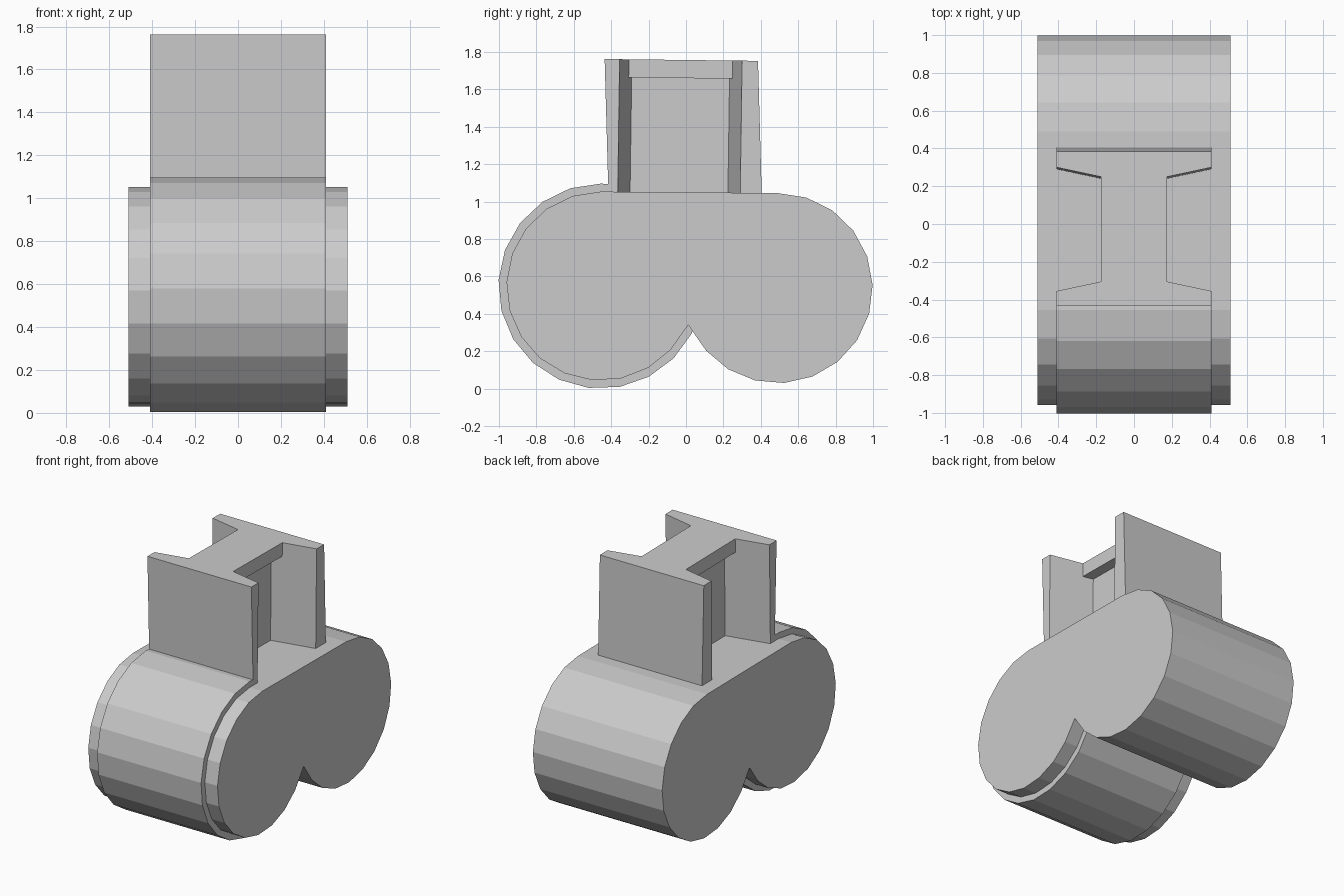
import bpy, bmesh
from math import cos, sin, radians

if "Cube" in bpy.data.objects:
    bpy.data.objects.remove(bpy.data.objects["Cube"])


def make_object(name, bm):
    bmesh.ops.remove_doubles(bm, verts=bm.verts, dist=1e-5)
    bmesh.ops.dissolve_degenerate(bm, dist=1e-5, edges=bm.edges)
    bmesh.ops.recalc_face_normals(bm, faces=bm.faces)
    mesh = bpy.data.meshes.new(name)
    bm.to_mesh(mesh)
    bm.free()
    obj = bpy.data.objects.new(name, mesh)
    bpy.context.collection.objects.link(obj)
    return obj


def loft(name, loops):
    """Skin equal-length closed loops and cap both ends."""
    bm = bmesh.new()
    rings = [[bm.verts.new(p) for p in loop] for loop in loops]
    n = len(rings[0])
    for a, b in zip(rings, rings[1:]):
        for i in range(n):
            j = (i + 1) % n
            bm.faces.new((a[i], a[j], b[j], b[i]))
    bm.faces.new(rings[0][::-1])
    bm.faces.new(rings[-1])
    return make_object(name, bm)


def prism(name, profile, half):
    return loft(name, [[(x, y, z) for y, z in profile] for x in (-half, half)])


def arc(cy, cz, r, a0, a1, n=14):
    angles = [radians(a0 + (a1 - a0) * i / n) for i in range(n + 1)]
    return [(cy + r * cos(a), cz + r * sin(a)) for a in angles]


# Wide two-lobed body
front_lobe = arc(-0.455, 0.548, 0.505, 90, 335)
back_lobe = arc(0.49, 0.537, 0.508, 203.5, 450)
body = prism("body", front_lobe[:-1] + [(0.012, 0.34)] + back_lobe[1:], 0.51)

# Raised central band around the front lobe
band_profile = arc(-0.455, 0.548, 0.548, 90, 332.5)
band = prism("front_band", band_profile + [(0.1, 0.6), (-0.38, 0.8), (-0.38, 1.09)], 0.41)


# H-section post with a thicker web at the top
def post_loop(z, web):
    t = (z - 1.05) / 0.71
    ys = -0.415 - 0.02 * t, -0.365 + 0.01 * t, 0.29 + 0.01 * t, 0.405 - 0.02 * t
    slope = 0.213 * (0.41 - web)
    half = [(0.41, ys[0]), (0.41, ys[1]), (web, ys[1] + slope),
            (web, ys[2] - slope), (0.41, ys[2]), (0.41, ys[3])]
    loop = half + [(-x, y) for x, y in reversed(half)]
    return [(x, y, z - 0.012 * (y + 0.435)) for x, y in loop]


post = loft("post", [post_loop(1.0, 0.1), post_loop(1.665, 0.1),
                     post_loop(1.665, 0.175), post_loop(1.762, 0.175)])

# Fuse band and post into the body
for part in (band, post):
    mod = body.modifiers.new("join_" + part.name, 'BOOLEAN')
    mod.operation = 'UNION'
    mod.solver = 'EXACT'
    mod.object = part
    part.hide_render = True
bpy.context.view_layer.objects.active = body
for mod in list(body.modifiers):
    bpy.ops.object.modifier_apply(modifier=mod.name)
for part in (band, post):
    bpy.data.objects.remove(part)
